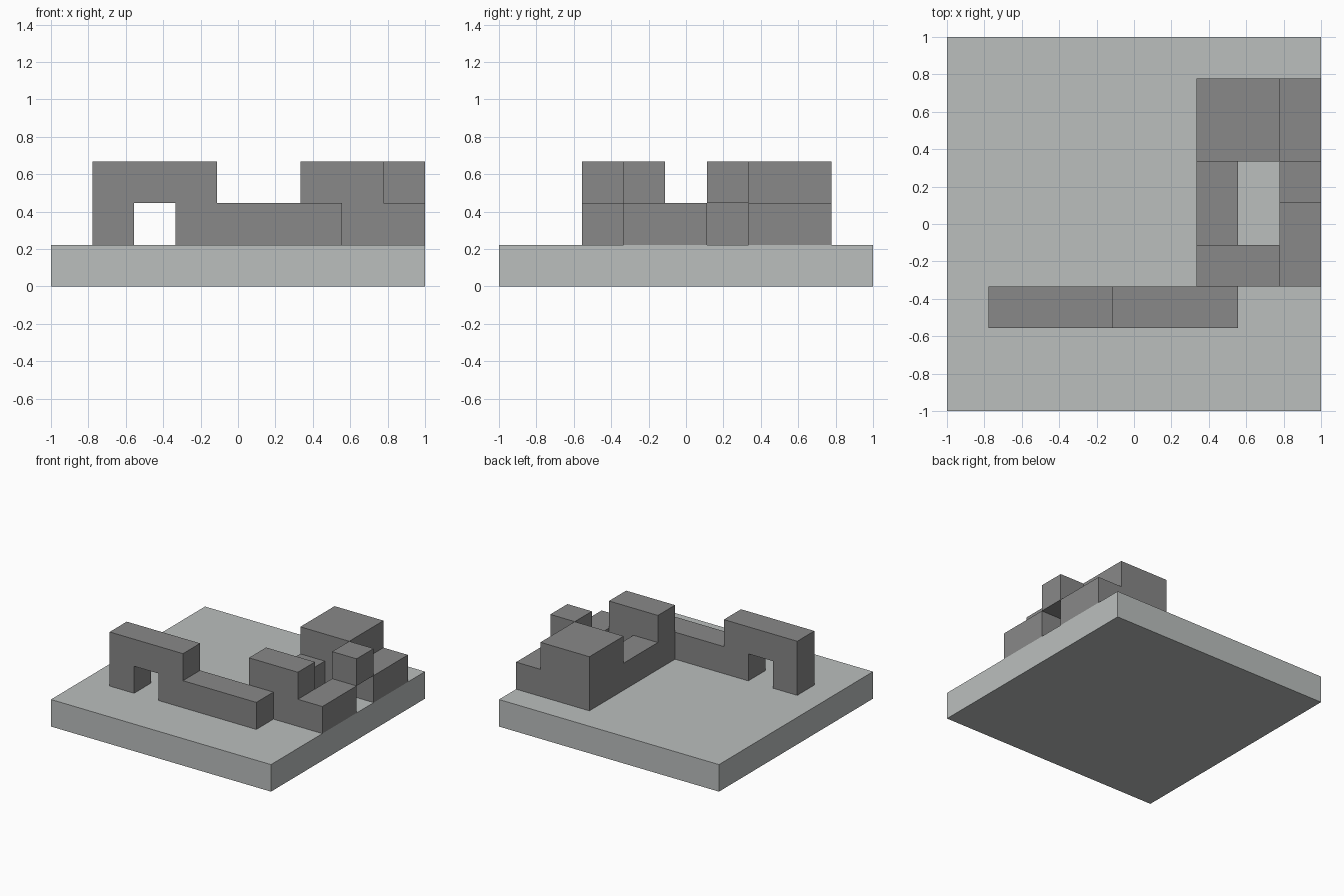
import bpy, bmesh

if "Cube" in bpy.data.objects:
    bpy.data.objects.remove(bpy.data.objects["Cube"], do_unlink=True)

U = 2 / 9  # one cell of the nine by nine grid


def material(name, rgb):
    mat = bpy.data.materials.new(name)
    mat.use_nodes = True
    mat.diffuse_color = (*rgb, 1)
    mat.node_tree.nodes["Principled BSDF"].inputs["Base Color"].default_value = (*rgb, 1)
    return mat


light = material("light_grey", (0.497, 0.521, 0.515))
dark = material("dark_grey", (0.246, 0.246, 0.246))


def extrude_profile(name, profile, y0, y1, mat):
    """Extrude an x-z outline, in grid cells, from row y0 to row y1."""
    bm = bmesh.new()
    verts = [bm.verts.new((x * U - 1, y0 * U - 1, z * U)) for x, z in profile]
    face = bm.faces.new(verts)
    moved = bmesh.ops.extrude_face_region(bm, geom=[face])["geom"]
    bmesh.ops.translate(bm, vec=(0, (y1 - y0) * U, 0),
                        verts=[v for v in moved if isinstance(v, bmesh.types.BMVert)])
    bmesh.ops.recalc_face_normals(bm, faces=bm.faces)
    mesh = bpy.data.meshes.new(name)
    bm.to_mesh(mesh)
    bm.free()
    mesh.materials.append(mat)
    obj = bpy.data.objects.new(name, mesh)
    bpy.context.collection.objects.link(obj)
    return obj


def rect(x0, x1, z0, z1):
    return [(x0, z0), (x1, z0), (x1, z1), (x0, z1)]


# Square base slab
extrude_profile("base_slab", rect(0, 9, 0, 1), 0, 9, light)

# Front wall with a doorway and a lower run
wall = [(1, 1), (2, 1), (2, 2), (3, 2), (3, 1), (7, 1), (7, 2), (4, 2), (4, 3), (1, 3)]
extrude_profile("front_wall", wall, 2, 3, dark)

# Stepped blocks at both ends of the courtyard
step = [(6, 1), (9, 1), (9, 2), (8, 2), (8, 3), (6, 3)]
extrude_profile("courtyard_front_step", step, 3, 4, dark)
extrude_profile("courtyard_rear_step", step, 6, 8, dark)

# Low sides of the courtyard, with a raised lintel over the side opening
extrude_profile("courtyard_inner_side", rect(6, 7, 1, 2), 4, 6, dark)
extrude_profile("courtyard_outer_side", rect(8, 9, 1, 2), 4, 5, dark)
extrude_profile("raised_lintel", rect(8, 9, 2, 3), 5, 6, dark)
